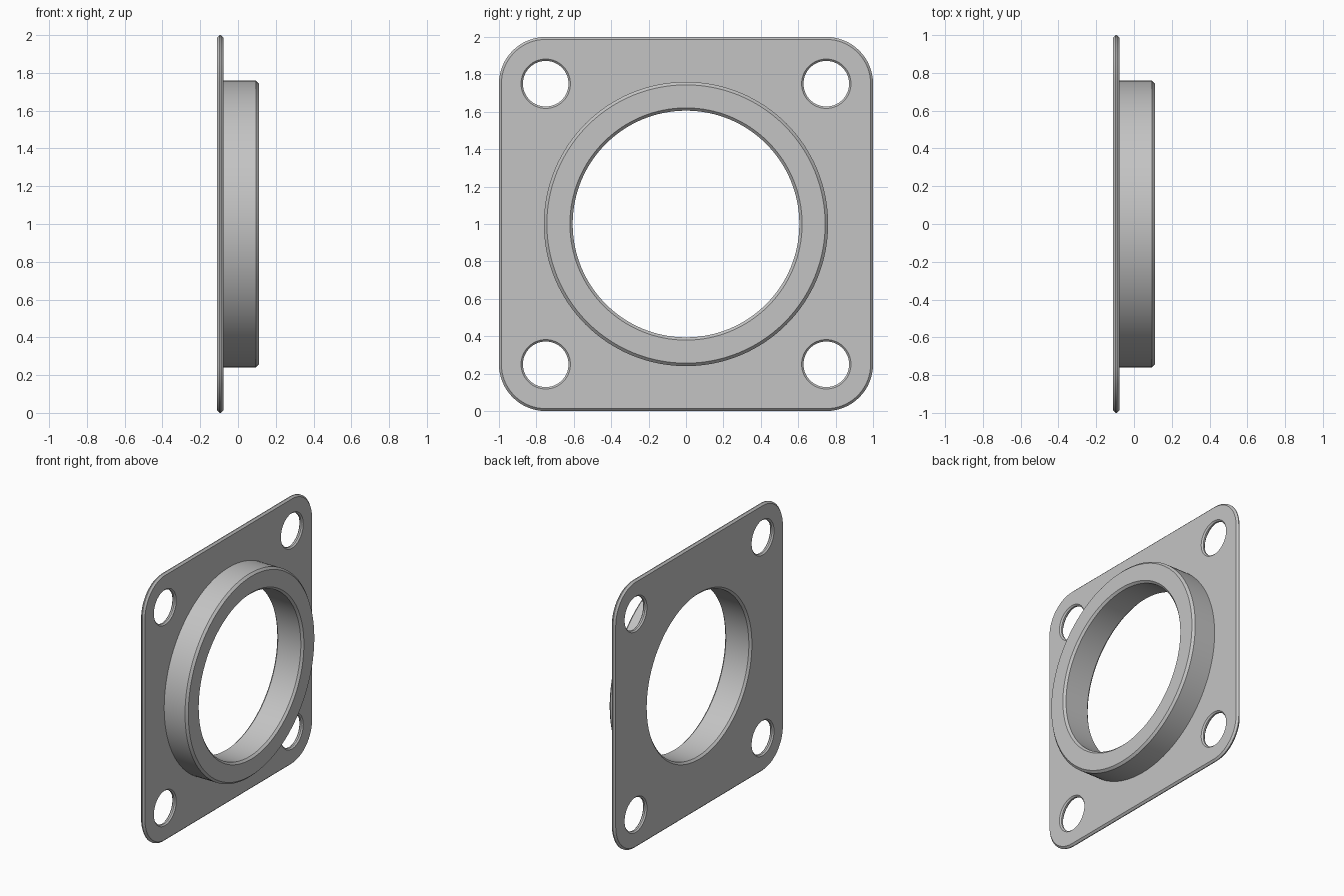
import bpy, bmesh
from math import sin, cos, pi, radians

if "Cube" in bpy.data.objects:
    bpy.data.objects.remove(bpy.data.objects["Cube"], do_unlink=True)

grey = bpy.data.materials.new("light_grey")
grey.use_nodes = True
colour = (0.55, 0.55, 0.55, 1)
grey.diffuse_color = colour
grey.node_tree.nodes["Principled BSDF"].inputs["Base Color"].default_value = colour

BACK, FACE, TOP = -0.11, -0.078, 0.11   # plate back, plate front, collar rim
CH = 0.013                              # chamfer size


def outline(half, radius, arc):
    """Rounded square in the YZ plane; half = 0 gives a circle."""
    pts = []
    for q, (sy, sz) in enumerate([(1, 1), (-1, 1), (-1, -1), (1, -1)]):
        count = arc + 1 if half else arc
        for i in range(count):
            a = (q + i / arc) * pi / 2
            pts.append((sy * half + radius * cos(a), 1 + sz * half + radius * sin(a)))
    return pts


def loft(name, half, steps, arc, centre=(0, 0)):
    """Capped solid through outlines given as (x, radius)."""
    bm = bmesh.new()
    rings = []
    for x, radius in steps:
        rings.append([bm.verts.new((x, y + centre[0], z + centre[1]))
                      for y, z in outline(half, radius, arc)])
    for a, b in zip(rings, rings[1:]):
        for i in range(len(a)):
            j = (i + 1) % len(a)
            bm.faces.new((a[i], a[j], b[j], b[i]))
    bm.faces.new(rings[0])
    bm.faces.new(rings[-1])
    bmesh.ops.recalc_face_normals(bm, faces=bm.faces)
    mesh = bpy.data.meshes.new(name)
    bm.to_mesh(mesh)
    bm.free()
    mesh.materials.append(grey)
    obj = bpy.data.objects.new(name, mesh)
    bpy.context.collection.objects.link(obj)
    return obj


def combine(target, tool, operation):
    mod = target.modifiers.new(tool.name, "BOOLEAN")
    mod.operation, mod.object, mod.solver = operation, tool, "EXACT"
    bpy.context.view_layer.objects.active = target
    bpy.ops.object.modifier_apply(modifier=mod.name)
    bpy.data.objects.remove(tool, do_unlink=True)


def cutter(name, radius, front, ch, arc, centre=(0, 0)):
    """Hole cutter that flares into a chamfer at both faces."""
    far = ch + 0.02
    return loft(name, 0, [(BACK - 0.02, radius + far), (BACK + ch, radius),
                          (front - ch, radius), (front + 0.02, radius + far)], arc, centre)


# Square plate with rounded, chamfered edges
flange = loft("flange", 0.75, [(BACK, 0.25 - CH), (BACK + CH, 0.25),
                               (FACE - CH, 0.25), (FACE, 0.25 - CH)], 16)

# Raised collar
collar = loft("collar", 0, [(-0.095, 0.76), (TOP - 0.016, 0.76), (TOP, 0.744)], 32)
combine(flange, collar, "UNION")

# Central bore and four bolt holes
combine(flange, cutter("bore", 0.606, TOP, 0.015, 32), "DIFFERENCE")
for y in (-0.75, 0.75):
    for z in (-0.75, 0.75):
        combine(flange, cutter("bolt_hole", 0.122, FACE, 0.01, 16, (y, z)), "DIFFERENCE")

bpy.ops.object.select_all(action="DESELECT")
flange.select_set(True)
bpy.context.view_layer.objects.active = flange
bpy.ops.object.shade_smooth_by_angle(angle=radians(30))
